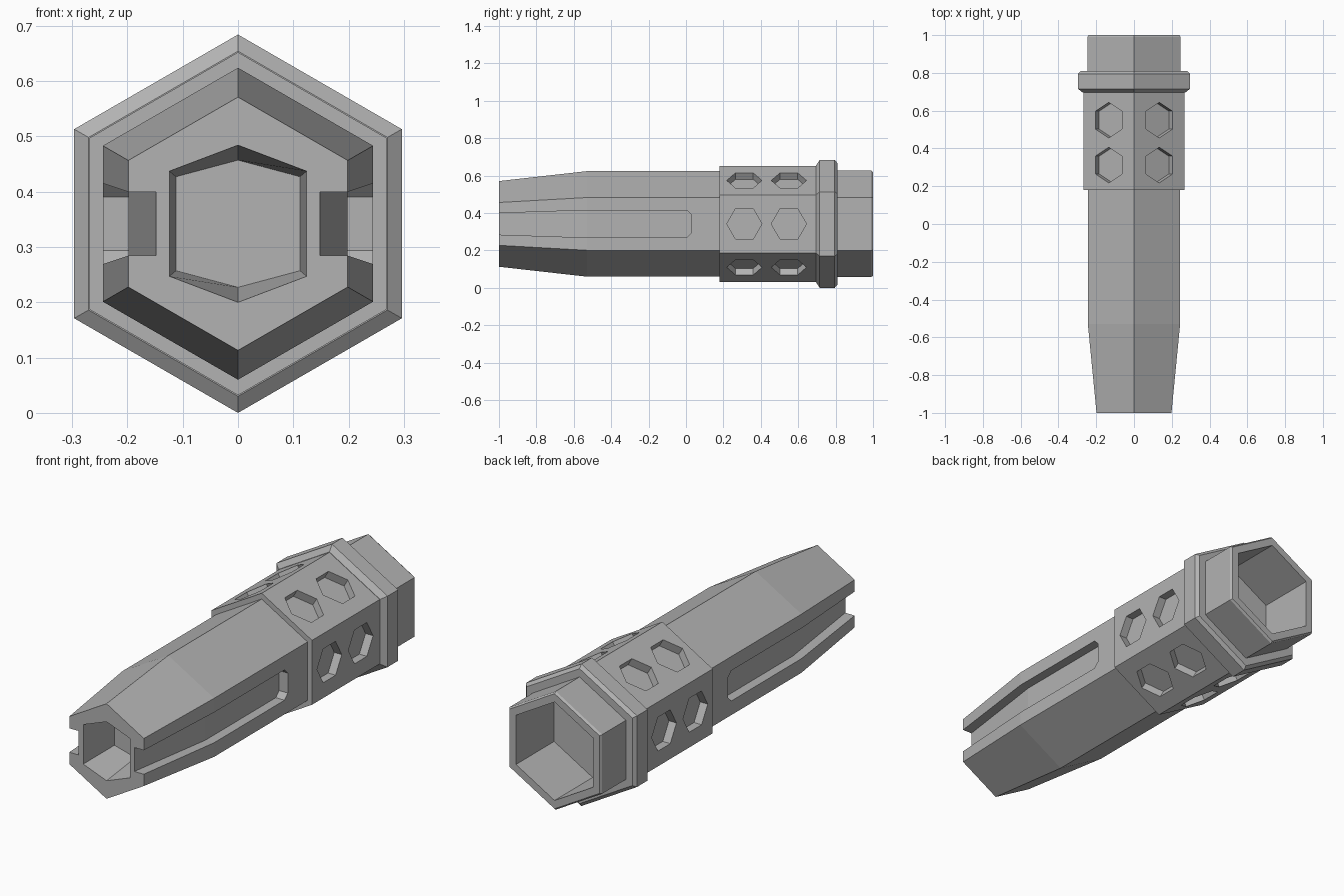
import bpy, bmesh
from math import sin, cos, pi
from mathutils import Matrix

if "Cube" in bpy.data.objects:
    bpy.data.objects.remove(bpy.data.objects["Cube"])

AXIS_Z = 0.342   # height of the long axis
SIDE = cos(pi / 6)

grey = bpy.data.materials.new("plain grey")
grey.use_nodes = True
grey.diffuse_color = (0.45, 0.45, 0.45, 1)
grey.node_tree.nodes["Principled BSDF"].inputs["Base Color"].default_value = grey.diffuse_color


def hexagon(y, r):
    """Upright hexagon ring with a corner on top."""
    return [(r * sin(k * pi / 3), y, r * cos(k * pi / 3)) for k in range(6)]


def bore_ring(y, x, z, tip):
    """Stretched hexagon for the front opening."""
    return [(0, y, tip), (x, y, z), (x, y, -z), (0, y, -tip), (-x, y, -z), (-x, y, z)]


def slot_ring(y, floor, half):
    return [(floor, y, half), (0.4, y, half), (0.4, y, -half), (floor, y, -half)]


def loft(bm, rings):
    """Skin consecutive rings and cap both ends."""
    loops = [[bm.verts.new(p) for p in ring] for ring in rings]
    n = len(loops[0])
    for a, b in zip(loops, loops[1:]):
        for i in range(n):
            j = (i + 1) % n
            bm.faces.new((a[i], a[j], b[j], b[i]))
    bm.faces.new(loops[0])
    bm.faces.new(loops[-1])


def make_object(name, bm):
    bmesh.ops.recalc_face_normals(bm, faces=bm.faces)
    mesh = bpy.data.meshes.new(name)
    bm.to_mesh(mesh)
    bm.free()
    mesh.materials.append(grey)
    obj = bpy.data.objects.new(name, mesh)
    obj.location.z = AXIS_Z
    bpy.context.collection.objects.link(obj)
    return obj


def lofted(name, rings):
    bm = bmesh.new()
    loft(bm, rings)
    return make_object(name, bm)


def carve(obj, cutter):
    """Cut the cutter out of the object, then discard the cutter."""
    cutter.hide_render = True
    mod = obj.modifiers.new("cut", 'BOOLEAN')
    mod.operation = 'DIFFERENCE'
    mod.solver = 'EXACT'
    mod.object = cutter
    graph = bpy.context.evaluated_depsgraph_get()
    mesh = bpy.data.meshes.new_from_object(obj.evaluated_get(graph))
    obj.modifiers.clear()
    obj.data = mesh
    bpy.data.objects.remove(cutter)


# Tapered front body with a shallow bore
body = lofted("front_body", [
    bore_ring(-0.78, 0.112, 0.085, 0.115),
    bore_ring(-1.0, 0.124, 0.095, 0.142),
    hexagon(-1.0, 0.229),
    hexagon(-0.53, 0.282),
    hexagon(0.18, 0.282)])

# Long side slots, mirrored
bm = bmesh.new()
for side in (1, -1):
    rings = [slot_ring(-1.02, 0.146, 0.057), slot_ring(-0.53, 0.198, 0.073),
             slot_ring(0.005, 0.198, 0.073), slot_ring(0.03, 0.198, 0.048)]
    loft(bm, [[(side * x, y, z) for x, y, z in ring] for ring in rings])
carve(body, make_object("slot_cutter", bm))

# Housing with two hexagonal dimples on each face
R_HOUSING = 0.31
housing = lofted("housing", [hexagon(0.18, R_HOUSING), hexagon(0.70, R_HOUSING)])
DEPTH = 0.04
bm = bmesh.new()
for k in range(6):
    turn = Matrix.Rotation(pi / 6 + k * pi / 3, 4, 'Y')
    for y in (0.312, 0.55):
        place = turn @ Matrix.Translation((0, y, R_HOUSING * SIDE))
        bmesh.ops.create_cone(bm, cap_ends=True, segments=6, radius1=0.094,
                              radius2=0.094, depth=2 * DEPTH, matrix=place)
carve(housing, make_object("dimple_cutter", bm))

# Chamfered flange and hollow rear collar
lofted("flange_and_collar", [
    hexagon(0.695, 0.312),
    hexagon(0.715, 0.342),
    hexagon(0.795, 0.342),
    hexagon(0.81, 0.325),
    hexagon(0.81, 0.285),
    hexagon(0.99, 0.285),
    hexagon(1.0, 0.277),
    hexagon(1.0, 0.237),
    hexagon(0.71, 0.237)])
